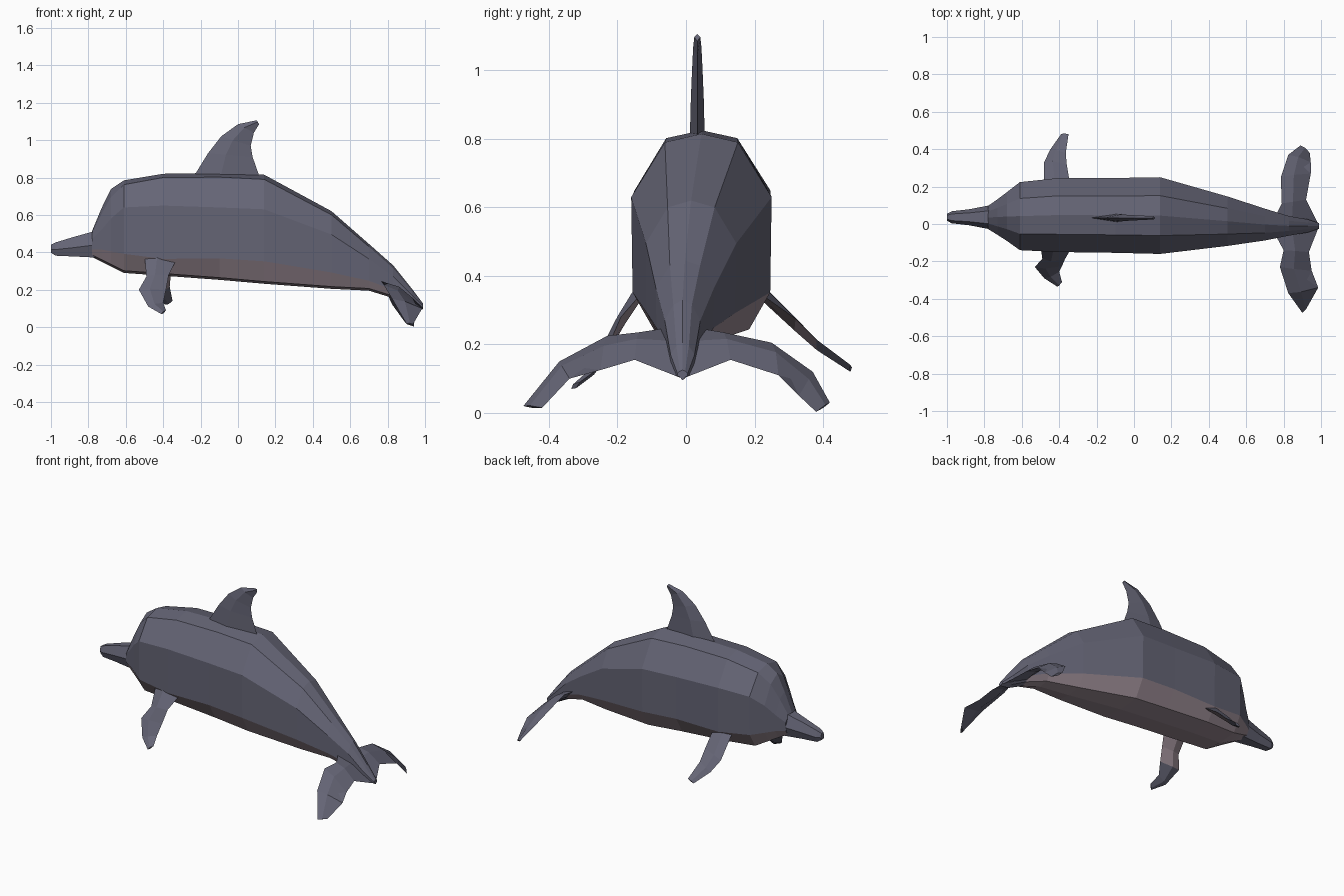
import bpy, bmesh
from mathutils import Vector


def material(name, rgb):
    m = bpy.data.materials.new(name)
    m.diffuse_color = (*rgb, 1)
    return m


GREY = material("slate grey", (0.130, 0.130, 0.180))
PINK = material("pale belly", (0.310, 0.245, 0.280))


def loft(name, rings, is_pale=None):
    """Skin a list of equal-length rings, cap both ends, colour faces by a rule."""
    bm = bmesh.new()
    vs = [[bm.verts.new(p) for p in r] for r in rings]
    n = len(rings[0])
    pale = []
    for i, (a, b) in enumerate(zip(vs, vs[1:])):
        for j in range(n):
            k = (j + 1) % n
            f = bm.faces.new((a[j], a[k], b[k], b[j]))
            pale.append((f, i, j))
    bm.faces.new(vs[0])
    bm.faces.new(vs[-1])
    bmesh.ops.recalc_face_normals(bm, faces=bm.faces)
    bm.normal_update()
    for f, i, j in pale:
        if is_pale and is_pale(f, i, j):
            f.material_index = 1
    me = bpy.data.meshes.new(name)
    bm.to_mesh(me)
    bm.free()
    me.materials.append(GREY)
    me.materials.append(PINK)
    ob = bpy.data.objects.new(name, me)
    bpy.context.collection.objects.link(ob)
    return ob


def fin(name, sections, thick, is_pale=None):
    """Thin blade from (leading, trailing) point pairs with a diamond section."""
    rings = []
    mids = [(Vector(a) + Vector(b)) / 2 for a, b in sections]
    last = len(sections) - 1
    for i, (a, b) in enumerate(sections):
        a, b = Vector(a), Vector(b)
        span = mids[min(i + 1, last)] - mids[max(i - 1, 0)]
        nrm = (b - a).cross(span).normalized()
        t = nrm * thick * (1 - 0.6 * i / last)
        m = a.lerp(b, 0.4)
        rings.append([a, m + t, b, m - t])
    return loft(name, rings, is_pale)


# Body: x, y centre, half width, top, shoulder z, side z, belly line z, bottom
BODY = [
    (-0.78, 0.035, 0.062, 0.515, 0.505, 0.47, 0.415, 0.375),
    (-0.73, 0.037, 0.095, 0.635, 0.605, 0.52, 0.415, 0.350),
    (-0.68, 0.040, 0.130, 0.738, 0.695, 0.58, 0.405, 0.325),
    (-0.61, 0.042, 0.182, 0.785, 0.762, 0.64, 0.392, 0.290),
    (-0.40, 0.048, 0.198, 0.820, 0.800, 0.65, 0.365, 0.275),
    (-0.10, 0.046, 0.200, 0.825, 0.802, 0.64, 0.368, 0.253),
    (0.14, 0.045, 0.205, 0.815, 0.790, 0.63, 0.352, 0.232),
    (0.50, 0.015, 0.132, 0.620, 0.600, 0.495, 0.292, 0.205),
    (0.70, -0.003, 0.085, 0.445, 0.430, 0.365, 0.248, 0.195),
    (0.83, -0.010, 0.052, 0.330, 0.315, 0.270, 0.200, 0.155),
    (0.93, -0.010, 0.035, 0.205, 0.195, 0.170, 0.130, 0.105),
    (0.99, -0.010, 0.015, 0.125, 0.122, 0.115, 0.105, 0.095),
]


def body_ring(x, yc, w, top, sh, side, belly, bot):
    half = [(0.52, sh), (1, side), (0.98, belly), (0.68, bot + 0.012)]
    ring = [(x, yc, top)] + [(x, yc + w * k, z) for k, z in half]
    ring.append((x, yc, bot))
    return ring + [(x, yc - w * k, z) for k, z in reversed(half)]


loft("body", [body_ring(*s) for s in BODY],
     lambda f, i, j: j in (3, 4, 5, 6) and i < 9)

# Beak: x, half width, top, mouth line, bottom
BEAK = [(-1.0, 0.018, 0.440, 0.415, 0.398), (-0.975, 0.032, 0.453, 0.415, 0.382),
        (-0.88, 0.043, 0.482, 0.425, 0.378), (-0.76, 0.066, 0.515, 0.440, 0.372)]
loft("beak", [[(x, 0.036 + w * k, z) for k, z in
               ((-0.55, t), (0.55, t), (1, m), (0.6, b), (-0.6, b), (-1, m))]
              for x, w, t, m, b in BEAK])

# Dorsal fin
fin("dorsal_fin", [((x0, 0.033, z0), (x1, 0.033, z1)) for x0, z0, x1, z1 in (
    (-0.24, 0.80, 0.12, 0.79), (-0.16, 0.93, 0.078, 0.91), (-0.09, 1.02, 0.068, 0.97),
    (0.0, 1.085, 0.085, 1.04), (0.10, 1.106, 0.113, 1.085))], 0.022)


# Flippers: pale on the inner underside
def flipper_pale(f, i, j):
    return f.normal.z < -0.1 and i < 2


fin("left_flipper", [
    ((-0.48, 0.20, 0.38), (-0.34, 0.20, 0.36)),
    ((-0.48, 0.33, 0.235), (-0.36, 0.32, 0.275)),
    ((-0.45, 0.395, 0.175), (-0.365, 0.38, 0.215)),
    ((-0.39, 0.48, 0.12), (-0.35, 0.48, 0.14))], 0.018, flipper_pale)
fin("right_flipper", [
    ((-0.50, -0.12, 0.39), (-0.33, -0.12, 0.36)),
    ((-0.49, -0.185, 0.27), (-0.37, -0.19, 0.28)),
    ((-0.53, -0.23, 0.20), (-0.385, -0.225, 0.20)),
    ((-0.48, -0.29, 0.11), (-0.40, -0.255, 0.13)),
    ((-0.41, -0.335, 0.07), (-0.385, -0.31, 0.09))], 0.018, flipper_pale)

# Tail flukes, drooping and slightly uneven
fin("left_fluke", [
    ((0.73, -0.01, 0.255), (0.99, -0.01, 0.10)),
    ((0.79, 0.11, 0.235), (0.92, 0.13, 0.155)),
    ((0.785, 0.25, 0.205), (0.945, 0.27, 0.11)),
    ((0.825, 0.37, 0.12), (0.945, 0.33, 0.05)),
    ((0.89, 0.42, 0.03), (0.94, 0.38, 0.003))], 0.018)
fin("right_fluke", [
    ((0.73, -0.01, 0.255), (0.99, -0.01, 0.10)),
    ((0.80, -0.14, 0.235), (0.935, -0.15, 0.155)),
    ((0.78, -0.23, 0.225), (0.95, -0.25, 0.125)),
    ((0.825, -0.37, 0.15), (0.985, -0.34, 0.10)),
    ((0.90, -0.475, 0.02), (0.935, -0.42, 0.015))], 0.018)
